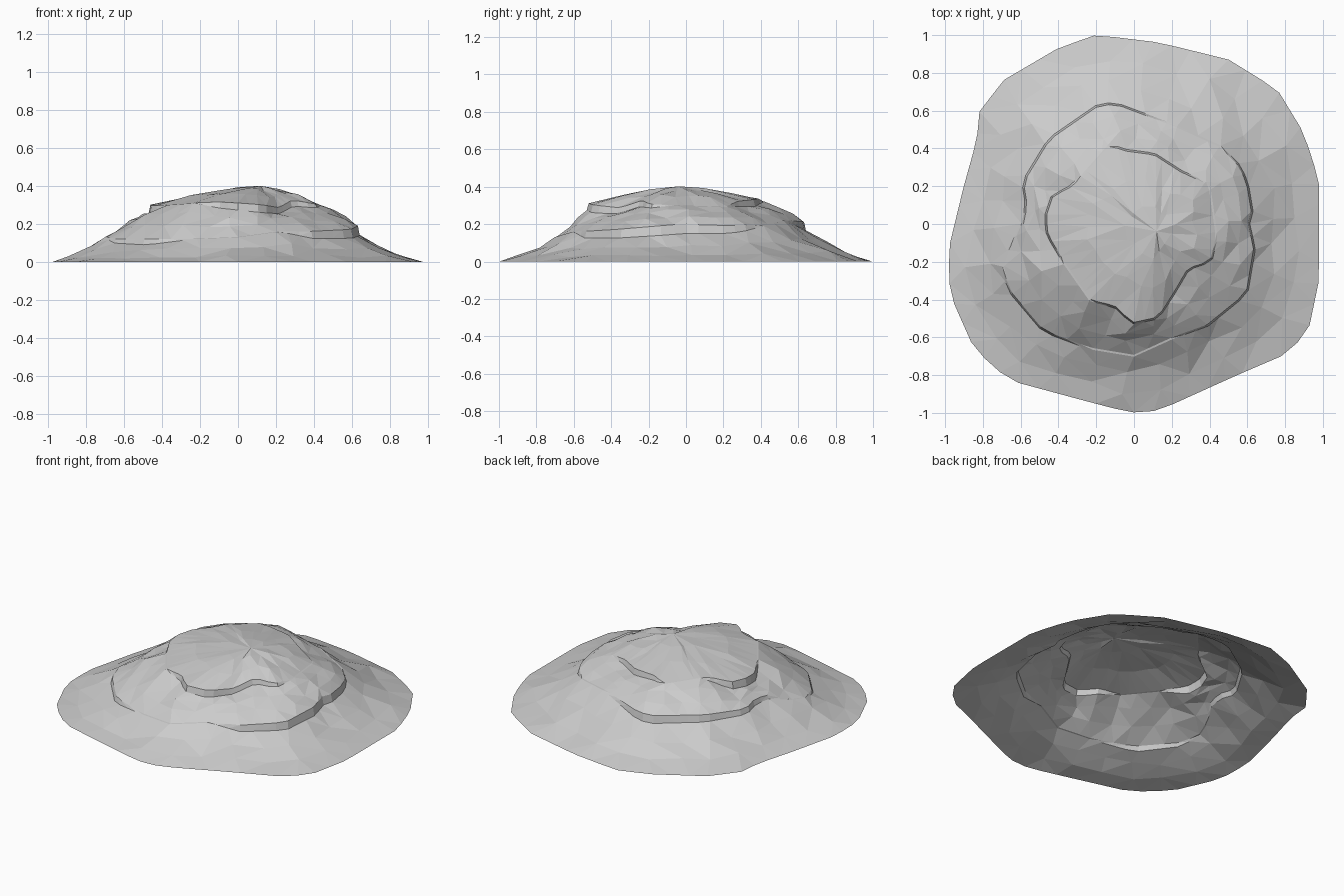
import bpy, bmesh, math, random

if "Cube" in bpy.data.objects:
    bpy.data.objects.remove(bpy.data.objects["Cube"])

random.seed(4)
N = 60                        # angular samples
SUMMIT = (0.12, -0.04, 0.402)

# Ground outline (x, y)
outline = [(-.2, 1), (.13, .96), (.5, .87), (.76, .71), (.9, .48), (.98, .23),
           (.98, -.3), (.93, -.54), (.83, -.68), (.55, -.8), (.13, -.99),
           (-.02, -1), (-.25, -.94), (-.62, -.84), (-.75, -.76), (-.86, -.63),
           (-.975, -.37), (-.98, -.13), (-.9, .2), (-.83, .45), (-.82, .59),
           (-.69, .76), (-.4, .93)]
# Ledge lines (x, y, foot height, step height); the step fades to 0 at ends
lower = [(.46, .41, .19, 0), (.55, .32, .165, .03), (.6, .23, .15, .04),
         (.63, .05, .15, .045), (.61, 0, .15, .05), (.64, -.13, .14, .05),
         (.6, -.37, .125, .045), (.39, -.54, .125, .035), (.22, -.6, .16, 0),
         (0, -.7, .13, 0), (-.24, -.66, .12, 0), (-.48, -.57, .09, .03),
         (-.65, -.37, .1, .02), (-.7, -.25, .13, 0), (-.66, -.12, .15, 0),
         (-.59, 0, .185, .02), (-.57, .1, .185, .03), (-.59, .22, .17, .03),
         (-.45, .45, .17, .04), (-.19, .63, .16, .045), (-.1, .64, .165, .045),
         (.22, .52, .22, 0)]
upper = [(-.23, -.41, .31, 0), (-.1, -.44, .285, .03), (-.01, -.53, .275, .035),
         (.13, -.5, .26, .04), (.22, -.36, .255, .03), (.29, -.24, .295, .03),
         (.41, -.2, .285, .02), (.44, -.07, .3, 0), (.4, .21, .29, 0),
         (.25, .28, .295, .025), (.11, .37, .295, .035), (-.04, .39, .31, .025),
         (-.13, .42, .32, 0), (-.28, .25, .335, 0), (-.36, .18, .29, .03),
         (-.43, .16, .265, .04), (-.47, .04, .255, .045), (-.46, -.06, .25, .045),
         (-.37, -.21, .3, 0)]


def sampler(points):
    """Return f(angle) -> (radius, *extras), walking the closed line."""
    pts = sorted((math.atan2(p[1], p[0]) % math.tau, p) for p in points)
    pts = ([(pts[-1][0] - math.tau, pts[-1][1])] + pts
           + [(pts[0][0] + math.tau, pts[0][1])])

    def f(a):
        a %= math.tau
        for (a0, p), (a1, q) in zip(pts, pts[1:]):
            if a0 <= a <= a1:
                # exact crossing of the ray with the straight segment
                c, s = math.cos(a), math.sin(a)
                d0, d1 = p[0] * s - p[1] * c, q[0] * s - q[1] * c
                t = d0 / (d0 - d1) if abs(d0 - d1) > 1e-9 else 0
                v = [u + (w - u) * t for u, w in zip(p, q)]
                return (math.hypot(v[0], v[1]), *v[2:])
    return f


edge, low, up = sampler(outline), sampler(lower), sampler(upper)


def polar(a, r, z):
    return (r * math.cos(a), r * math.sin(a), z)


def ground(a):
    return polar(a, edge(a)[0], 0)


def foot(line):
    return lambda a: polar(a, line(a)[0] + .004, line(a)[1])


def lip(line):
    return lambda a: polar(a, line(a)[0] - .006, line(a)[1] + line(a)[2] + .002)


def between(f, g, t, tz, rough):
    """Rough ring part way from ring f to ring g."""
    def h(a):
        p, q = f(a), g(a)
        k = [random.uniform(-1, 1) for _ in range(3)]
        return (p[0] + (q[0] - p[0]) * t + k[0] * .018,
                p[1] + (q[1] - p[1]) * t + k[1] * .018,
                p[2] + (q[2] - p[2]) * tz + k[2] * rough)
    return h


def top(a):
    return SUMMIT


# Rings from ground to summit, each with its thinning factor
rings = [(ground, 1),
         (between(ground, foot(low), .34, .24, .007), 2),
         (between(ground, foot(low), .68, .6, .009), 2),
         (foot(low), 1), (lip(low), 1),
         (between(lip(low), foot(up), .33, .4, .007), 2),
         (between(lip(low), foot(up), .68, .74, .007), 2),
         (foot(up), 1), (lip(up), 1),
         (between(lip(up), top, .35, .48, .006), 2),
         (between(lip(up), top, .7, .82, .005), 4)]

bm = bmesh.new()
grid = []
for f, d in rings:
    vs = [bm.verts.new(f(math.tau * (k * d + (d - 1) / 2) / N))
          for k in range(N // d)]
    grid.append([vs[i // d] for i in range(N)])
grid.append([bm.verts.new(SUMMIT)] * N)

# Open shell of faces between neighbouring rings
for r0, r1 in zip(grid, grid[1:]):
    for i in range(N):
        j = (i + 1) % N
        vs = list(dict.fromkeys((r0[i], r0[j], r1[j], r1[i])))
        if len(vs) > 2:
            bm.faces.new(vs)
bmesh.ops.triangulate(bm, faces=bm.faces[:])

# Centre on the origin
for ax in (0, 1):
    c = [v.co[ax] for v in bm.verts]
    mid = (min(c) + max(c)) / 2
    for v in bm.verts:
        v.co[ax] -= mid

mesh = bpy.data.meshes.new("rocky_mound")
bm.to_mesh(mesh)
bm.free()
stone = bpy.data.materials.new("grey stone")
stone.diffuse_color = (0.6, 0.6, 0.6, 1)
stone.use_nodes = True
stone.node_tree.nodes["Principled BSDF"].inputs["Base Color"].default_value = stone.diffuse_color
mesh.materials.append(stone)
bpy.context.collection.objects.link(bpy.data.objects.new("rocky_mound", mesh))
